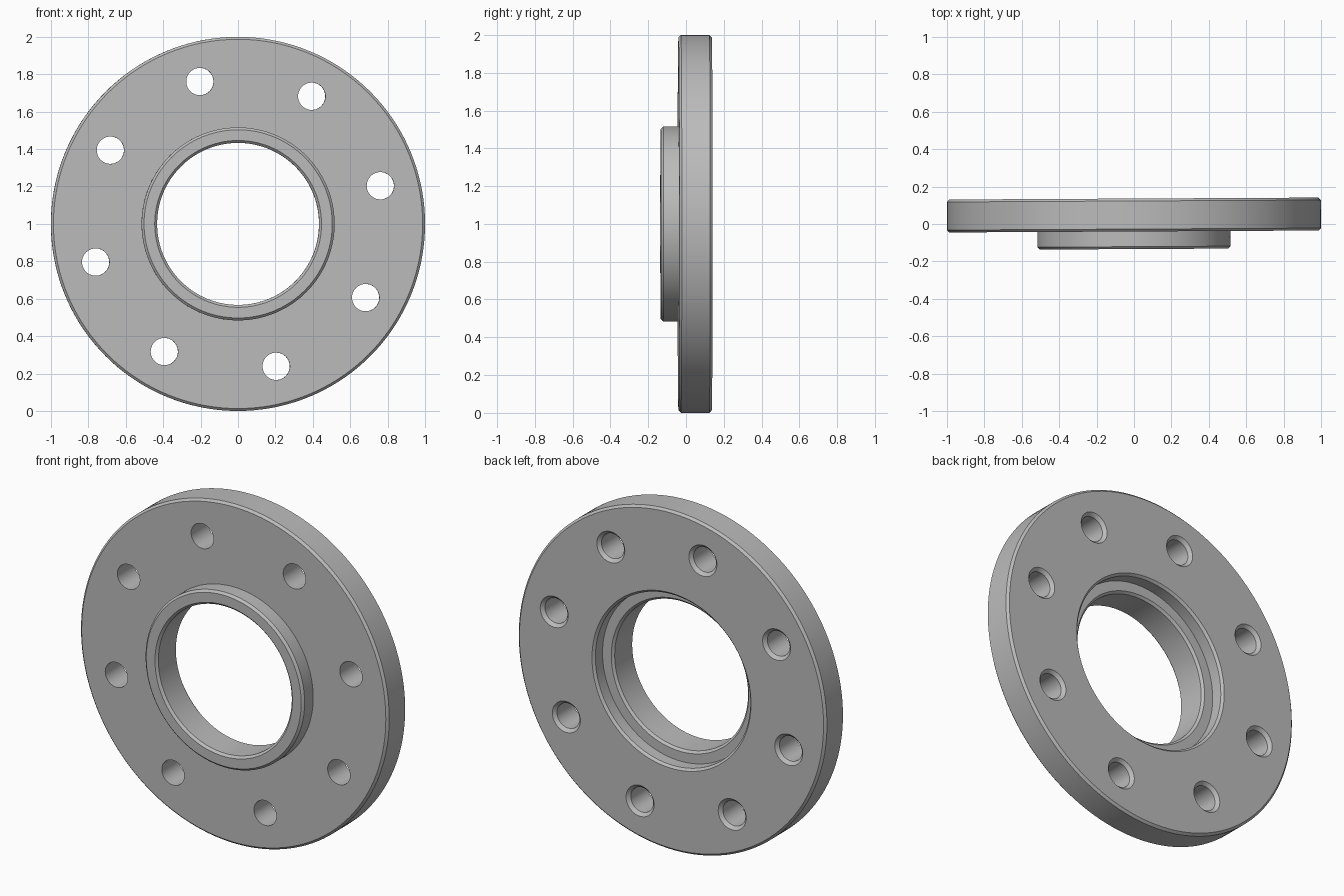
import bpy, bmesh, math
from mathutils import Vector, Matrix

cube = bpy.data.objects.get("Cube")
if cube:
    bpy.data.objects.remove(cube, do_unlink=True)

FRONT, BACK, HUB = -0.04, 0.136, -0.134   # disc front, disc back, hub front (y)
RIM, HUB_R, BORE, RECESS = 1.0, 0.516, 0.433, 0.503
BEVEL, LEDGE = 0.013, 0.08
BOLT_R, BOLT_CIRCLE, BOLT_COUNT = 0.073, 0.788, 8

steel = bpy.data.materials.new("grey_steel")
steel.use_nodes = True
steel.diffuse_color = (0.5, 0.5, 0.5, 1)
steel.node_tree.nodes["Principled BSDF"].inputs["Base Color"].default_value = (0.5, 0.5, 0.5, 1)


def lathe(name, profile, steps):
    """Turn a (radius, y) profile around the y axis."""
    bm = bmesh.new()
    verts = [bm.verts.new((r, y, 0)) for r, y in profile]
    edges = [bm.edges.new((a, b)) for a, b in zip(verts, verts[1:] + verts[:1])]
    bmesh.ops.spin(bm, geom=verts + edges, cent=(0, 0, 0), axis=(0, 1, 0),
                   angle=math.tau, steps=steps)
    bmesh.ops.remove_doubles(bm, verts=bm.verts, dist=1e-5)
    bmesh.ops.dissolve_degenerate(bm, edges=bm.edges, dist=1e-5)
    bmesh.ops.recalc_face_normals(bm, faces=bm.faces)
    mesh = bpy.data.meshes.new(name)
    bm.to_mesh(mesh)
    bm.free()
    mesh.materials.append(steel)
    obj = bpy.data.objects.new(name, mesh)
    bpy.context.collection.objects.link(obj)
    return obj


# Flange: bevelled disc, raised front hub, bore and recess in the back
c = BEVEL
flange = lathe("flange_ring", [
    (BORE + c, HUB), (HUB_R - c, HUB), (HUB_R, HUB + c), (HUB_R, FRONT),
    (RIM - c, FRONT), (RIM, FRONT + c), (RIM, BACK - c), (RIM - c, BACK),
    (RECESS + c, BACK), (RECESS, BACK - c), (RECESS, BACK - LEDGE),
    (BORE + c, BACK - LEDGE), (BORE, BACK - LEDGE - c), (BORE, HUB + c),
], 144)

# Bolt holes, countersunk on the back
sink, over = 0.018, 0.05
for i in range(BOLT_COUNT):
    cutter = lathe("bolt_hole_cutter", [
        (0, FRONT - over), (BOLT_R, FRONT - over), (BOLT_R, BACK - sink),
        (BOLT_R + sink + over, BACK + over), (0, BACK + over),
    ], 40)
    a = math.radians(15 + i * 360 / BOLT_COUNT)
    offset = Vector((math.cos(a), 0, math.sin(a))) * BOLT_CIRCLE
    cutter.data.transform(Matrix.Translation(offset))
    cutter.hide_render = True
    cut = flange.modifiers.new("bolt_hole", "BOOLEAN")
    cut.operation, cut.solver, cut.object = "DIFFERENCE", "EXACT", cutter
    bpy.context.view_layer.objects.active = flange
    bpy.ops.object.modifier_apply(modifier=cut.name)
    bpy.data.objects.remove(cutter, do_unlink=True)

# Stand it upright with its slight turn, and shade the round walls smooth
flange.location = (0, 0, 1)
flange.rotation_euler = (0, 0, math.radians(0.3))
for obj in bpy.context.selected_objects:
    obj.select_set(False)
flange.select_set(True)
bpy.context.view_layer.objects.active = flange
bpy.ops.object.shade_smooth_by_angle(angle=math.radians(25))
